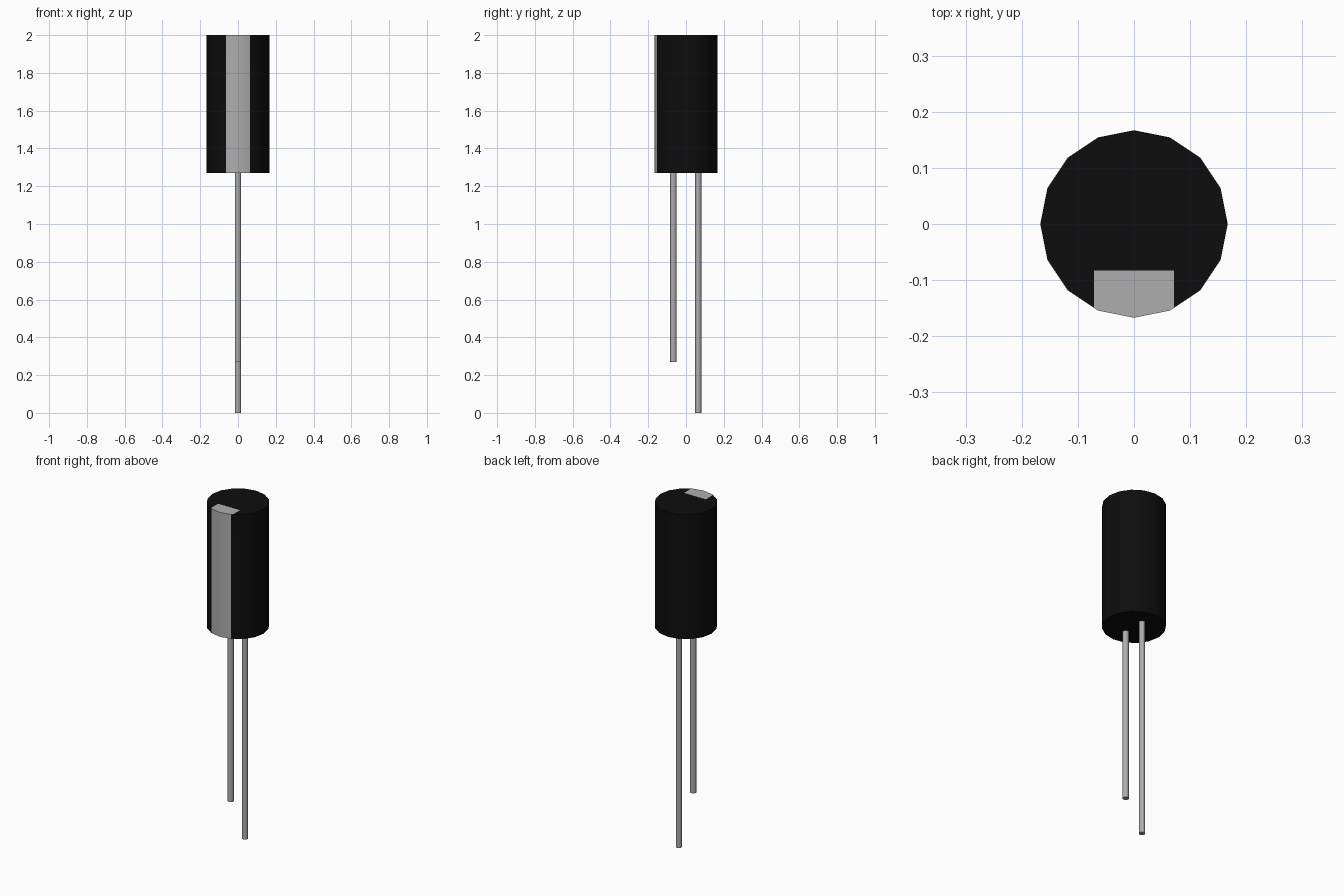
import bpy, bmesh, math
from mathutils import Matrix

cube = bpy.data.objects.get("Cube")
if cube:
    bpy.data.objects.remove(cube, do_unlink=True)

RADIUS, BASE, TOP = 0.167, 1.27, 2.0
SIDES = 16


def material(name, rgb):
    mat = bpy.data.materials.new(name)
    mat.use_nodes = True
    color = (*rgb, 1.0)
    mat.diffuse_color = color
    mat.node_tree.nodes["Principled BSDF"].inputs["Base Color"].default_value = color
    return mat


black = material("black sleeve", (0.004, 0.004, 0.004))
stripe_grey = material("stripe grey", (0.42, 0.42, 0.42))
lead_grey = material("lead metal", (0.42, 0.42, 0.42))


def cylinder(bm, radius, z0, z1, sides, y=0.0):
    bmesh.ops.create_cone(bm, cap_ends=True, segments=sides, radius1=radius, radius2=radius,
                          depth=z1 - z0, matrix=Matrix.Translation((0, y, (z0 + z1) / 2)))


def finish(bm, name, mats):
    mesh = bpy.data.meshes.new(name)
    bm.to_mesh(mesh)
    bm.free()
    for m in mats:
        mesh.materials.append(m)
    obj = bpy.data.objects.new(name, mesh)
    bpy.context.collection.objects.link(obj)
    bpy.ops.object.select_all(action='DESELECT')
    obj.select_set(True)
    bpy.context.view_layer.objects.active = obj
    bpy.ops.object.shade_smooth_by_angle(angle=math.radians(30))
    return obj


# Can body: the top is cut so the polarity stripe folds over the rim
bm = bmesh.new()
cylinder(bm, RADIUS, BASE, TOP, SIDES)
PATCH_Y, PATCH_X = -0.083, 0.071


def cut_front_top(point, normal):
    """Cut the top face lying nearest the front centre."""
    face = min((f for f in bm.faces if f.normal.z > 0.9),
               key=lambda f: f.calc_center_median().y + abs(f.calc_center_median().x))
    bmesh.ops.bisect_plane(bm, geom=[face, *face.edges, *face.verts],
                           plane_co=point, plane_no=normal)
    bm.normal_update()


bm.normal_update()
cut_front_top((0, PATCH_Y, 0), (0, 1, 0))
for side in (-1, 1):
    cut_front_top((side * PATCH_X, 0, 0), (1, 0, 0))

# Stripe: the two front panels and the cut patch on top
for f in bm.faces:
    c = f.calc_center_median()
    on_front = f.normal.y < -0.95
    on_top = f.normal.z > 0.9 and c.y < PATCH_Y and abs(c.x) < PATCH_X / 2
    f.material_index = 1 if on_front or on_top else 0
finish(bm, "can_body", [black, stripe_grey])

# Wire leads: short one under the stripe, long one at the back
for name, y, z0 in (("short_lead", -0.067, 0.27), ("long_lead", 0.065, 0.0)):
    bm = bmesh.new()
    cylinder(bm, 0.0165, z0, BASE + 0.005, 16, y)
    finish(bm, name, [lead_grey])
